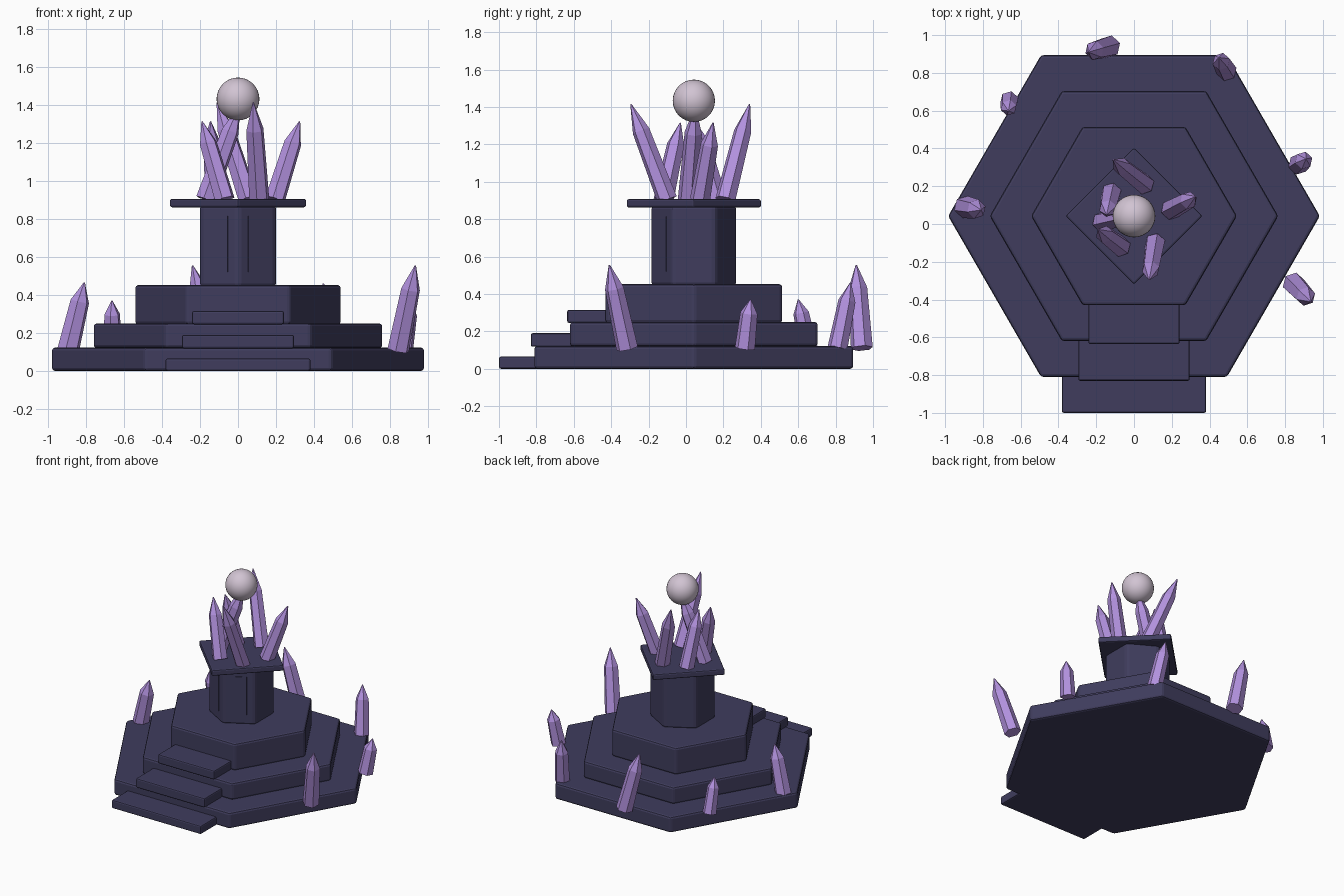
import bpy, bmesh, math
from mathutils import Vector

if "Cube" in bpy.data.objects:
    bpy.data.objects.remove(bpy.data.objects["Cube"])

CY = 0.042  # centre of the hexagonal dais in y


def material(name, rgb):
    m = bpy.data.materials.new(name)
    m.diffuse_color = (*rgb, 1)
    m.use_nodes = True
    m.node_tree.nodes["Principled BSDF"].inputs["Base Color"].default_value = m.diffuse_color
    return m


STONE = material("dark stone", (0.050, 0.046, 0.110))
CRYSTAL = material("violet crystal", (0.445, 0.283, 0.73))
PEARL = material("pale orb", (0.64, 0.55, 0.65))


def make(name, bm, mat, bevel=0.0):
    bmesh.ops.recalc_face_normals(bm, faces=bm.faces)
    me = bpy.data.meshes.new(name)
    bm.to_mesh(me)
    bm.free()
    ob = bpy.data.objects.new(name, me)
    bpy.context.collection.objects.link(ob)
    me.materials.append(mat)
    if bevel:
        b = ob.modifiers.new("bevel", 'BEVEL')
        b.width, b.segments = bevel, 2
    return ob


def loft(rings):
    """Closed solid through rings of equal point count."""
    bm = bmesh.new()
    vs = [[bm.verts.new(p) for p in r] for r in rings]
    n = len(vs[0])
    for a, b in zip(vs, vs[1:]):
        for i in range(n):
            j = (i + 1) % n
            bm.faces.new((a[i], a[j], b[j], b[i]))
    bm.faces.new(vs[0][::-1])
    bm.faces.new(vs[-1])
    return bm


def prism(name, sides, r, z0, z1, turn=0.0, bevel=0.015):
    ring = lambda z: [(r * math.cos(turn + 2 * math.pi * i / sides),
                       CY + r * math.sin(turn + 2 * math.pi * i / sides), z) for i in range(sides)]
    return make(name, loft([ring(z0), ring(z1)]), STONE, bevel)


def box(name, x, y0, y1, z0, z1):
    ring = lambda z: [(-x, y0, z), (x, y0, z), (x, y1, z), (-x, y1, z)]
    return make(name, loft([ring(z0), ring(z1)]), STONE, 0.01)


def crystal(name, base, tip, r):
    """Six-sided shard with a pointed end, leaning from base to tip."""
    base, tip = Vector(base), Vector(tip)
    d = tip - base
    q = Vector((0, 0, 1)).rotation_difference(d.normalized())
    rings = []
    for t, k in ((0, 1.0), (0.72, 0.86), (1, 0.06)):
        rings.append([base + d * t + q @ Vector((r * k * math.cos(i * math.pi / 3 + 0.3),
                                                 r * k * math.sin(i * math.pi / 3 + 0.3), 0))
                      for i in range(6)])
    return make(name, loft(rings), CRYSTAL)


# stepped dais
prism("lower_tier", 6, 0.984, 0.0, 0.122)
prism("middle_tier", 6, 0.764, 0.12, 0.25)
prism("upper_tier", 6, 0.545, 0.245, 0.452)

# front stairs
box("stair_low", 0.382, -1.0, -0.78, 0.0, 0.065)
box("stair_middle", 0.295, -0.83, -0.61, 0.118, 0.19)
box("stair_high", 0.242, -0.635, -0.42, 0.245, 0.315)

# pillar and diamond-shaped slab
prism("pillar", 6, 0.231, 0.44, 0.875, math.pi / 6, 0.02)
prism("altar_slab", 4, 0.362, 0.862, 0.907, 0.0, 0.01)

# thin panels on the two front faces of the pillar
for side, ang in (("left", -120), ("right", -60)):
    a = math.radians(ang)
    a = math.radians(-90 + (-60 if side == "left" else 60) / 2)
    n, t = Vector((math.cos(a), math.sin(a), 0)), Vector((-math.sin(a), math.cos(a), 0))
    c = Vector((0, CY, 0)) + n * 0.2
    ring = lambda z: [c + t * s * 0.055 + n * k + Vector((0, 0, z))
                      for s, k in ((-1, -0.004), (1, -0.004), (1, 0.004), (-1, 0.004))]
    make("pillar_panel_" + side, loft([ring(0.52), ring(0.815)]), STONE)

# crystals on the slab: base x, y, then tip x, y, z
slab = [(0.055, 0.21, -0.11, 0.34, 1.415), (0.195, 0.075, 0.325, 0.145, 1.315),
        (0.112, -0.10, 0.08, -0.295, 1.415), (-0.07, -0.12, -0.19, -0.03, 1.315),
        (-0.17, 0.01, 0.01, 0.05, 1.40), (-0.12, 0.165, -0.145, 0.05, 1.315)]
for i, (x, y, tx, ty, tz) in enumerate(slab):
    crystal(f"slab_crystal_{i + 1}", (x, y, 0.903), (tx, ty, tz), 0.055)

# crystals around the rim: base x, y, tip x, y, z, radius
rim = [(-0.13, 0.94, -0.24, 0.91, 0.555, 0.06), (0.49, 0.81, 0.45, 0.88, 0.46, 0.055),
       (-0.66, 0.655, -0.665, 0.60, 0.37, 0.05), (0.87, 0.315, 0.91, 0.345, 0.37, 0.055),
       (0.845, -0.315, 0.935, -0.41, 0.555, 0.06), (-0.895, 0.09, -0.81, 0.075, 0.465, 0.06)]
for i, (x, y, tx, ty, tz, r) in enumerate(rim):
    crystal(f"rim_crystal_{i + 1}", (x, y, 0.11), (tx, ty, tz), r)

# floating orb
bm = bmesh.new()
bmesh.ops.create_uvsphere(bm, u_segments=32, v_segments=16, radius=0.113)
orb = make("orb", bm, PEARL)
orb.location = (0, CY, 1.433)
for p in orb.data.polygons:
    p.use_smooth = True
